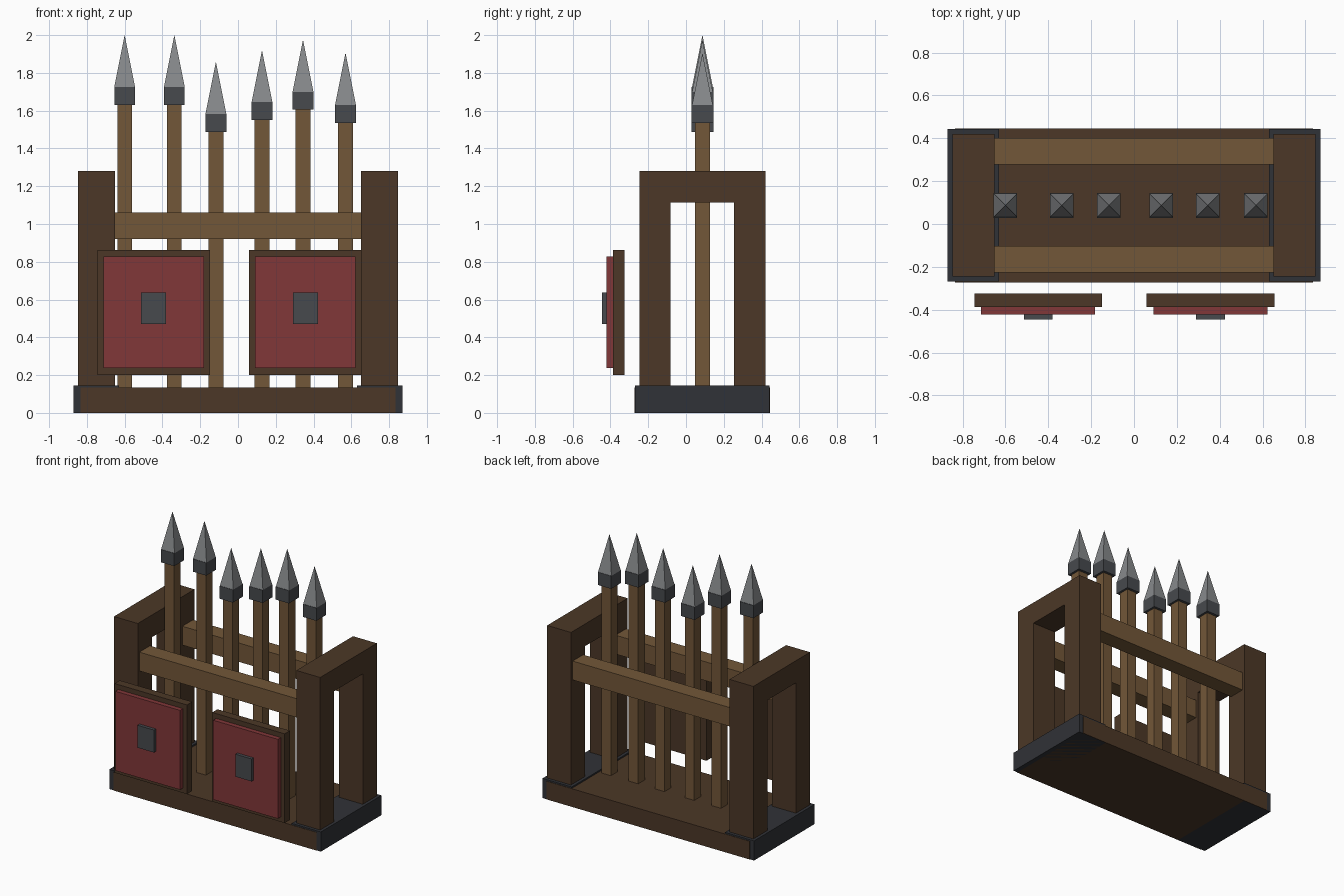
import bpy, bmesh
from mathutils import Vector

if "Cube" in bpy.data.objects:
    bpy.data.objects.remove(bpy.data.objects["Cube"])

CY = 0.087  # depth centre of the rack (the shields hang in front of it)


def material(name, rgb):
    m = bpy.data.materials.new(name)
    m.diffuse_color = (*rgb, 1)
    m.use_nodes = True
    m.node_tree.nodes["Principled BSDF"].inputs["Base Color"].default_value = m.diffuse_color
    return m


DARK = material("dark_wood", (0.072, 0.039, 0.020))
WOOD = material("light_wood", (0.17, 0.095, 0.040))
RED = material("red_paint", (0.22, 0.038, 0.040))
IRON = material("dark_iron", (0.030, 0.032, 0.038))
STEEL = material("collar_steel", (0.063, 0.067, 0.075))
BLADE = material("blade_steel", (0.24, 0.25, 0.26))


def finish(name, bm, mat):
    bmesh.ops.recalc_face_normals(bm, faces=bm.faces)
    me = bpy.data.meshes.new(name)
    bm.to_mesh(me)
    bm.free()
    me.materials.append(mat)
    ob = bpy.data.objects.new(name, me)
    bpy.context.collection.objects.link(ob)
    return ob


def box(name, x, y, z, mat):
    """Box from (min, max) ranges."""
    bm = bmesh.new()
    bmesh.ops.create_cube(bm, size=1)
    for v in bm.verts:
        v.co = Vector([(r[0] + r[1]) / 2 + c * (r[1] - r[0])
                       for r, c in zip((x, y, z), v.co)])
    return finish(name, bm, mat)


def extrude_x(name, profile, x0, x1, mat):
    """Closed (y, z) profile extruded along x."""
    bm = bmesh.new()
    face = bm.faces.new([bm.verts.new((x0, y, z)) for y, z in profile])
    ext = bmesh.ops.extrude_face_region(bm, geom=[face])
    bmesh.ops.translate(bm, vec=(x1 - x0, 0, 0),
                        verts=[g for g in ext["geom"] if isinstance(g, bmesh.types.BMVert)])
    return finish(name, bm, mat)


def pyramid(name, x, y, z0, z1, half, mat):
    bm = bmesh.new()
    ring = [bm.verts.new((x + sx * half, y + sy * half, z0))
            for sx, sy in ((-1, -1), (1, -1), (1, 1), (-1, 1))]
    tip = bm.verts.new((x, y, z1))
    bm.faces.new(ring)
    for i in range(4):
        bm.faces.new((ring[i], ring[(i + 1) % 4], tip))
    return finish(name, bm, mat)


def around(c, h):
    return (c - h, c + h)


# Base plank
box("base", (-0.835, 0.835), around(CY, 0.359), (0, 0.135), DARK)

# Iron end caps and inverted-U end frames
OUT, INN = 0.333, 0.168
arch = [(CY - OUT, 0.13), (CY - OUT, 1.28), (CY + OUT, 1.28), (CY + OUT, 0.13),
        (CY + INN, 0.13), (CY + INN, 1.115), (CY - INN, 1.115), (CY - INN, 0.13)]
for side, s in (("left", -1), ("right", 1)):
    box("end_cap_" + side, sorted((s * 0.63, s * 0.87)), around(CY, 0.356), (0, 0.146), IRON)
    extrude_x("end_frame_" + side, arch, s * 0.652, s * 0.848, DARK)

# Front and back rails
for side, s in (("front", -1), ("back", 1)):
    box("rail_" + side, (-0.655, 0.655), around(CY + s * 0.252, 0.062), (0.92, 1.06), WOOD)

# Spears: (x, tip height)
spears = [(-0.60, 2.0), (-0.337, 2.0), (-0.117, 1.858),
          (0.127, 1.92), (0.344, 1.975), (0.569, 1.906)]
for i, (x, top) in enumerate(spears, 1):
    box(f"spear_shaft_{i}", around(x, 0.039), around(CY, 0.039), (0.13, top - 0.35), WOOD)
    box(f"spear_collar_{i}", around(x, 0.055), around(CY, 0.058), (top - 0.37, top - 0.275), STEEL)
    pyramid(f"spear_tip_{i}", x, CY, top - 0.275, top, 0.055, BLADE)

# Shields: wooden backing, red panel, square boss
for side, x in (("left", -0.447), ("right", 0.357)):
    box("shield_frame_" + side, around(x, 0.298), (-0.387, -0.325), (0.20, 0.863), DARK)
    box("shield_panel_" + side, around(x, 0.266), (-0.422, -0.38), (0.237, 0.827), RED)
    box("shield_boss_" + side, around(x, 0.067), (-0.446, -0.415), (0.47, 0.637), STEEL)
